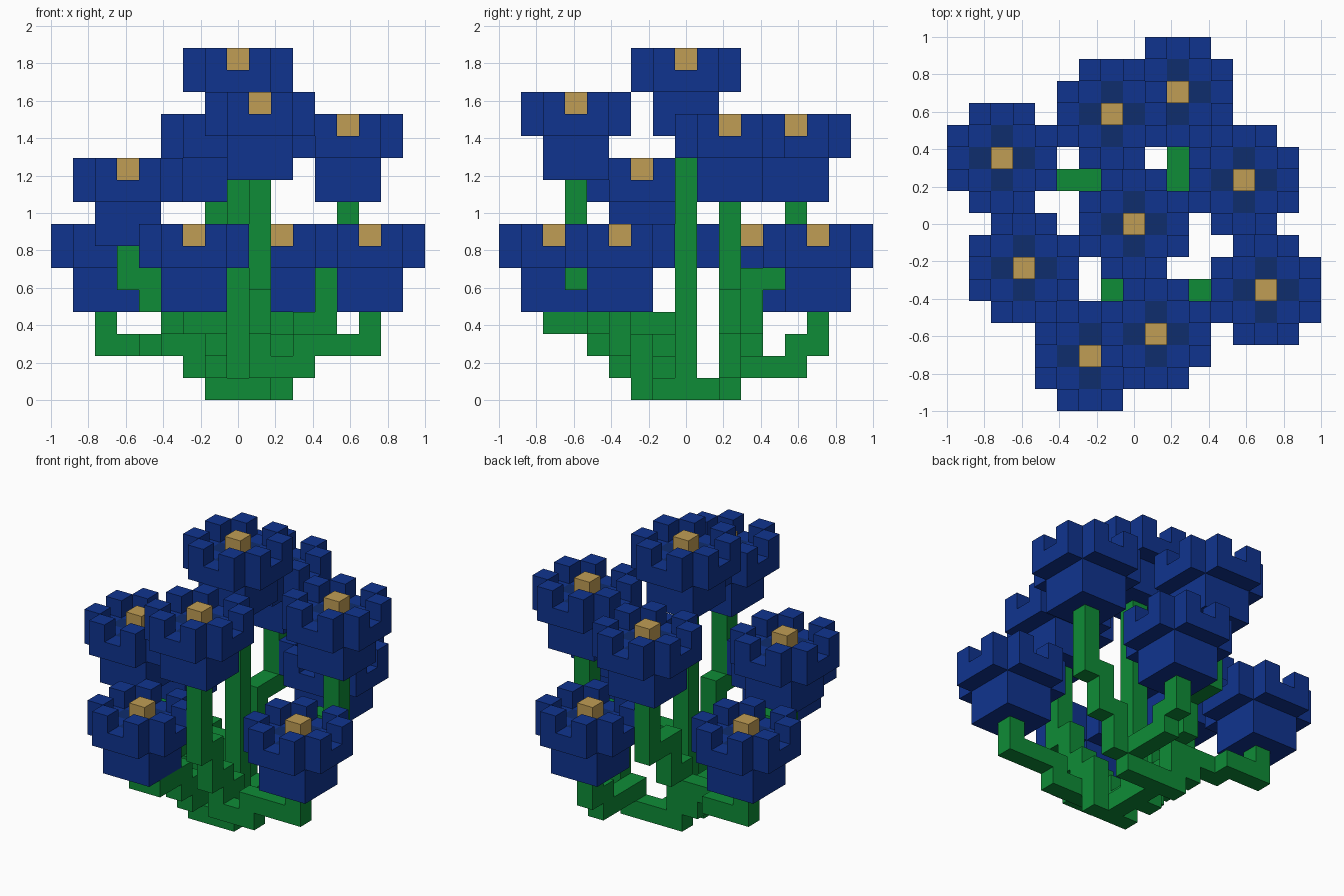
import bpy
import bmesh
from mathutils import Vector

cube = bpy.data.objects.get("Cube")
if cube:
    bpy.data.objects.remove(cube, do_unlink=True)

UNIT = 2 / 17  # edge of one block


def make_material(name, rgb):
    mat = bpy.data.materials.new(name)
    mat.use_nodes = True
    color = (*rgb, 1)
    mat.diffuse_color = color
    mat.node_tree.nodes["Principled BSDF"].inputs["Base Color"].default_value = color
    return mat


petal_blue = make_material("petal_blue", (0.005, 0.034, 0.275))
inner_blue = make_material("inner_blue", (0.0045, 0.026, 0.155))
pollen_gold = make_material("pollen_gold", (0.53, 0.34, 0.09))
stem_green = make_material("stem_green", (0.0045, 0.262, 0.038))

DIRECTIONS = {
    "e": Vector((1, 0, 0)), "w": Vector((-1, 0, 0)),
    "n": Vector((0, 1, 0)), "s": Vector((0, -1, 0)),
    "u": Vector((0, 0, 1)), "d": Vector((0, 0, -1)),
}


def build_blocks(name, cells, materials):
    """Mesh the outer faces of a set of blocks {cell: material index}."""
    bm = bmesh.new()
    for cell, index in cells.items():
        center = Vector(cell) + Vector((0, 0, 0.5))
        for normal in DIRECTIONS.values():
            if tuple(int(c) for c in Vector(cell) + normal) in cells:
                continue
            side = Vector((normal.y, normal.z, normal.x))
            up = normal.cross(side)
            corners = [side + up, up - side, -side - up, side - up]
            verts = [bm.verts.new((center + (normal + c) / 2) * UNIT) for c in corners]
            bm.faces.new(verts).material_index = index
    bmesh.ops.remove_doubles(bm, verts=bm.verts[:], dist=UNIT / 100)
    mesh = bpy.data.meshes.new(name)
    bm.to_mesh(mesh)
    bm.free()
    for mat in materials:
        mesh.materials.append(mat)
    obj = bpy.data.objects.new(name, mesh)
    bpy.context.collection.objects.link(obj)


def flower_cells(cx, cy, base):
    """Cup of petals, eight raised tips, dark throat and a gold heart."""
    cells = {}
    for x in range(-2, 3):
        for y in range(-2, 3):
            reach = abs(x) + abs(y)
            if reach == 4:
                continue
            inside = max(abs(x), abs(y)) < 2
            height = 4 if reach in (0, 3) else 3
            for z in range(0 if inside else 2, height):
                index = 0
                if reach == 0 and z == 3:
                    index = 2
                elif reach == 1 and z == 2:
                    index = 1
                cells[cx + x, cy + y, base + z] = index
    return cells


# Each stem grows from the root block, one step per letter, to its flower
STEMS = {
    "middle": "uuuuuuuuuuu",
    "back_low": "nneeu nnn u n u",
    "left_high": "nneeu e uu e uu e uuu",
    "back_high": "nnw uuu n uu nn uuu",
    "right_low": "nnw u w u ww n ww u",
    "right_high": "w u s w u w u s u w u w u",
    "left_low": "sse u s ee u eee u",
    "front_high": "sse uu s u s uu s uuuu",
    "front_low": "ssw u s u s u ss w",
}

stem_cells = {}
for label, path in STEMS.items():
    pos = Vector((0, 0, 0))
    stem_cells[0, 0, 0] = 0
    for step in path.replace(" ", ""):
        pos += DIRECTIONS[step]
        stem_cells[tuple(int(c) for c in pos)] = 0
    # flower sits on the stem tip
    x, y, z = (int(c) for c in pos)
    build_blocks("flower_" + label, flower_cells(x, y, z + 1),
                 [petal_blue, inner_blue, pollen_gold])

build_blocks("stems", stem_cells, [stem_green])
